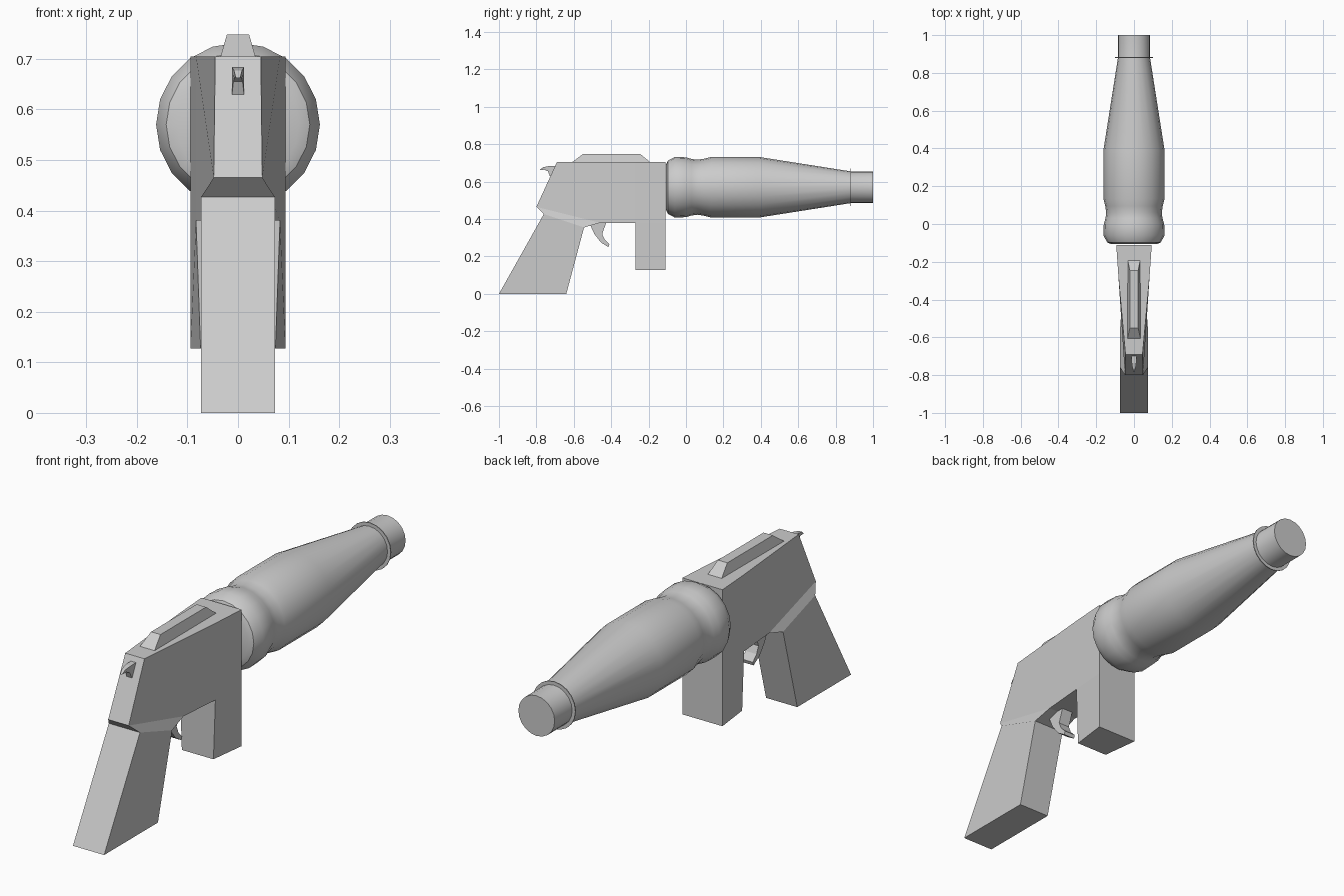
import bpy
from math import sin, cos, pi, radians

if "Cube" in bpy.data.objects:
    bpy.data.objects.remove(bpy.data.objects["Cube"])


def make(name, verts, faces, smooth=False):
    mesh = bpy.data.meshes.new(name)
    mesh.from_pydata(verts, [], faces)
    obj = bpy.data.objects.new(name, mesh)
    bpy.context.collection.objects.link(obj)
    bpy.ops.object.select_all(action='DESELECT')
    obj.select_set(True)
    bpy.context.view_layer.objects.active = obj
    bpy.ops.object.mode_set(mode='EDIT')
    bpy.ops.mesh.select_all(action='SELECT')
    bpy.ops.mesh.normals_make_consistent(inside=False)
    bpy.ops.object.mode_set(mode='OBJECT')
    if smooth:
        bpy.ops.object.shade_smooth_by_angle(angle=radians(35))
    return obj


def mirrored(name, half, side_faces):
    """Right-hand outline points mirrored in x, with the outline bridged."""
    n = len(half)
    verts = half + [(-x, y, z) for x, y, z in half]
    faces = list(side_faces) + [[i + n for i in f] for f in side_faces]
    faces += [(i, (i + 1) % n, (i + 1) % n + n, i + n) for i in range(n)]
    return make(name, verts, faces)


def lathe(name, profile, sides=20, z0=0.57):
    """Revolve (y, radius) pairs about the barrel axis."""
    verts = [(r * cos(2 * pi * i / sides), y, z0 + r * sin(2 * pi * i / sides))
             for y, r in profile for i in range(sides)]
    faces = [(k * sides + i, k * sides + (i + 1) % sides,
              (k + 1) * sides + (i + 1) % sides, (k + 1) * sides + i)
             for k in range(len(profile) - 1) for i in range(sides)]
    last = (len(profile) - 1) * sides
    faces += [list(range(sides)), list(range(last, last + sides))]
    return make(name, verts, faces, smooth=True)


# Receiver, front block and grip: tapered outline
body = [(.045, -.69, .705), (.083, -.27, .705), (.094, -.11, .705),
        (.094, -.11, .38), (.094, -.11, .127), (.074, -.27, .127),
        (.083, -.27, .38), (.067, -.46, .38), (.073, -.545, .355),
        (.073, -.64, 0), (.073, -1, 0), (.073, -.76, .427),
        (.048, -.80, .465)]
mirrored("receiver_and_grip", body,
         [(0, 1, 6, 7, 12), (1, 2, 3, 6), (6, 3, 4, 5),
          (12, 7, 8, 11), (11, 8, 9, 10)])

# Raised top rail
mirrored("top_rail", [(.035, -.61, .703), (.022, -.55, .748),
                      (.022, -.245, .748), (.033, -.19, .703)],
         [(0, 1, 2, 3)])

# Hammer spur, narrowing to its tip
hammer = [(.012, -.69, .684), (.012, -.735, .683), (.008, -.765, .677),
          (.004, -.782, .662), (.007, -.757, .664), (.009, -.738, .655),
          (.012, -.728, .63), (.012, -.70, .63)]
mirrored("hammer", hammer, [(0, 1, 6, 7), (1, 2, 5, 6), (2, 3, 4, 5)])

# Curved trigger
trigger = [(-.515, .375), (-.49, .32), (-.455, .275), (-.415, .25),
           (-.41, .265), (-.435, .29), (-.448, .32), (-.425, .385)]
mirrored("trigger", [(.026, y, z) for y, z in trigger],
         [(0, 1, 6, 7), (1, 2, 5, 6), (2, 3, 4, 5)])

# Barrel shroud and muzzle
lathe("barrel", [(-.107, .12), (-.097, .142), (-.06, .162), (0, .16),
                 (.03, .151), (.06, .147), (.095, .152), (.135, .162),
                 (.39, .162), (.88, .085), (1, .085)])
lathe("muzzle_ring", [(.879, .1), (.883, .1)])
